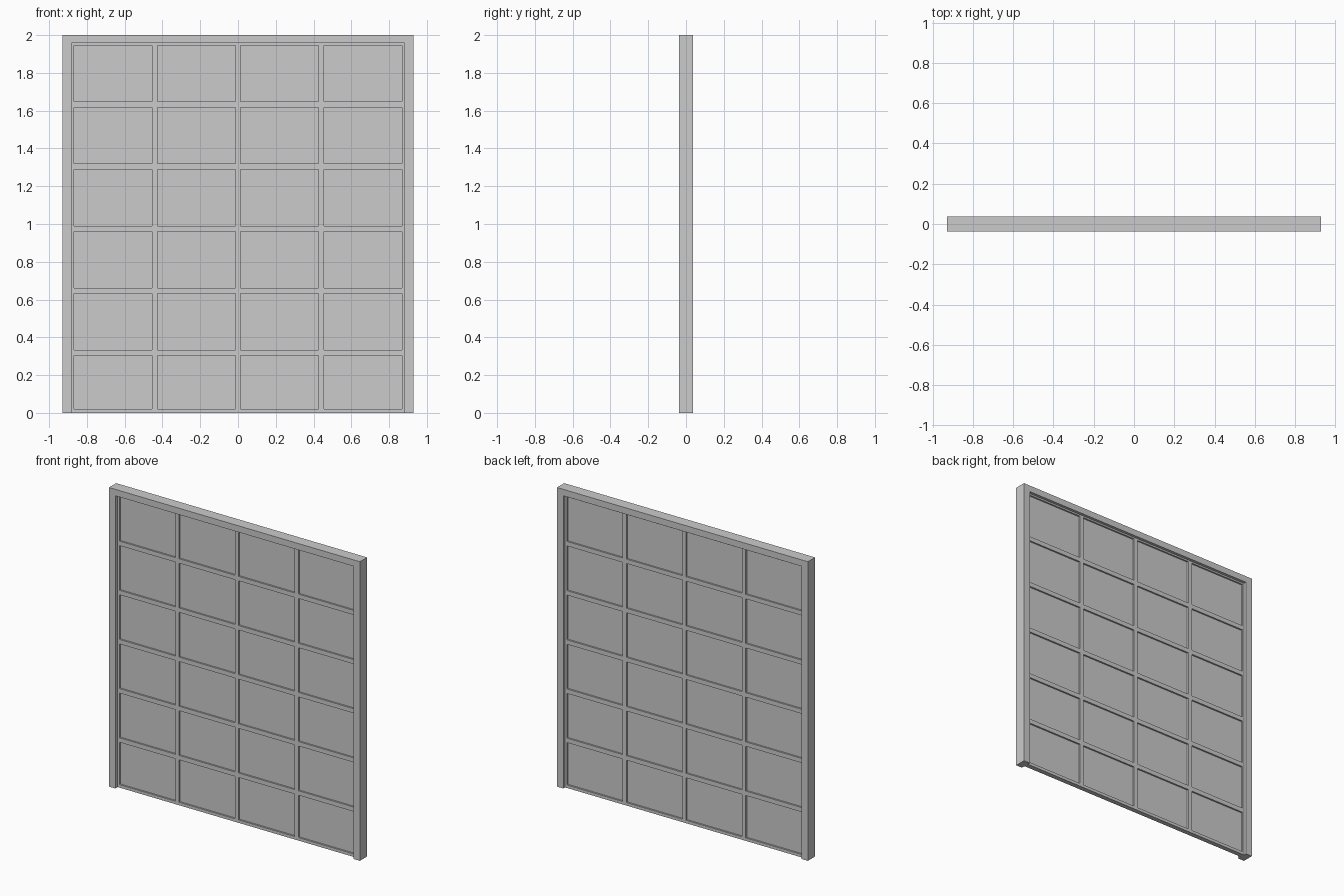
import bpy, bmesh
from mathutils import Matrix, Vector

if "Cube" in bpy.data.objects:
    bpy.data.objects.remove(bpy.data.objects["Cube"])


def boxes(name, items):
    # one object from (x0, x1, y0, y1, z0, z1) boxes
    bm = bmesh.new()
    for x0, x1, y0, y1, z0, z1 in items:
        c = Vector(((x0 + x1) / 2, (y0 + y1) / 2, (z0 + z1) / 2))
        m = Matrix.Translation(c) @ Matrix.Diagonal((x1 - x0, y1 - y0, z1 - z0, 1))
        bmesh.ops.create_cube(bm, size=1, matrix=m)
    me = bpy.data.meshes.new(name)
    bm.to_mesh(me)
    bm.free()
    ob = bpy.data.objects.new(name, me)
    bpy.context.collection.objects.link(ob)
    return ob


W, H, D = 0.928, 2.0, 0.038      # outer half width, height, half depth
IN, TOP = 0.881, 1.957           # opening half width and top
Y0, Y1 = -0.013, 0.019           # door leaf front and back
BAR = 0.014                      # half width of a bar
COL, ROW = 0.441, 0.3287         # panel pitch

# outer frame: header over two posts as one U-shaped profile
bm = bmesh.new()
outline = [(-W, 0), (-W, H), (W, H), (W, 0), (IN, 0), (IN, TOP), (-IN, TOP), (-IN, 0)]
face = bm.faces.new([bm.verts.new((x, -D, z)) for x, z in outline])
ext = bmesh.ops.extrude_face_region(bm, geom=[face])
bmesh.ops.translate(bm, vec=(0, 2 * D, 0),
                    verts=[v for v in ext["geom"] if isinstance(v, bmesh.types.BMVert)])
bmesh.ops.recalc_face_normals(bm, faces=bm.faces)
me = bpy.data.meshes.new("outer_frame")
bm.to_mesh(me)
bm.free()
bpy.context.collection.objects.link(bpy.data.objects.new("outer_frame", me))

# horizontal rails, with thin edge rails at top and bottom
rails = [(-IN, IN, Y0, Y1, 0, 0.02), (-IN, IN, Y0, Y1, 1.946, TOP)]
levels = [1.633 - ROW * i for i in range(5)]
rails += [(-IN, IN, Y0, Y1, z - BAR - 0.001, z + BAR + 0.001) for z in levels]
boxes("door_rails", rails)

# vertical stiles between the rails
edges = [0.02] + [z + s for z in reversed(levels) for s in (-BAR - 0.001, BAR + 0.001)] + [1.946]
stiles = []
for z0, z1 in zip(edges[::2], edges[1::2]):
    stiles += [(COL * k - BAR, COL * k + BAR, Y0, Y1, z0, z1) for k in (-1, 0, 1)]
    stiles += [(-IN, -0.868, Y0, Y1, z0, z1), (0.868, IN, Y0, Y1, z0, z1)]
boxes("door_stiles", stiles)

# recessed panels
panels = []
for z0, z1 in zip(edges[::2], edges[1::2]):
    for k in range(4):
        x0 = -0.868 if k == 0 else COL * (k - 2) + BAR
        x1 = 0.868 if k == 3 else COL * (k - 1) - BAR
        panels.append((x0, x1, Y0 + 0.011, Y1 - 0.011, z0, z1))
boxes("door_panels", panels)
